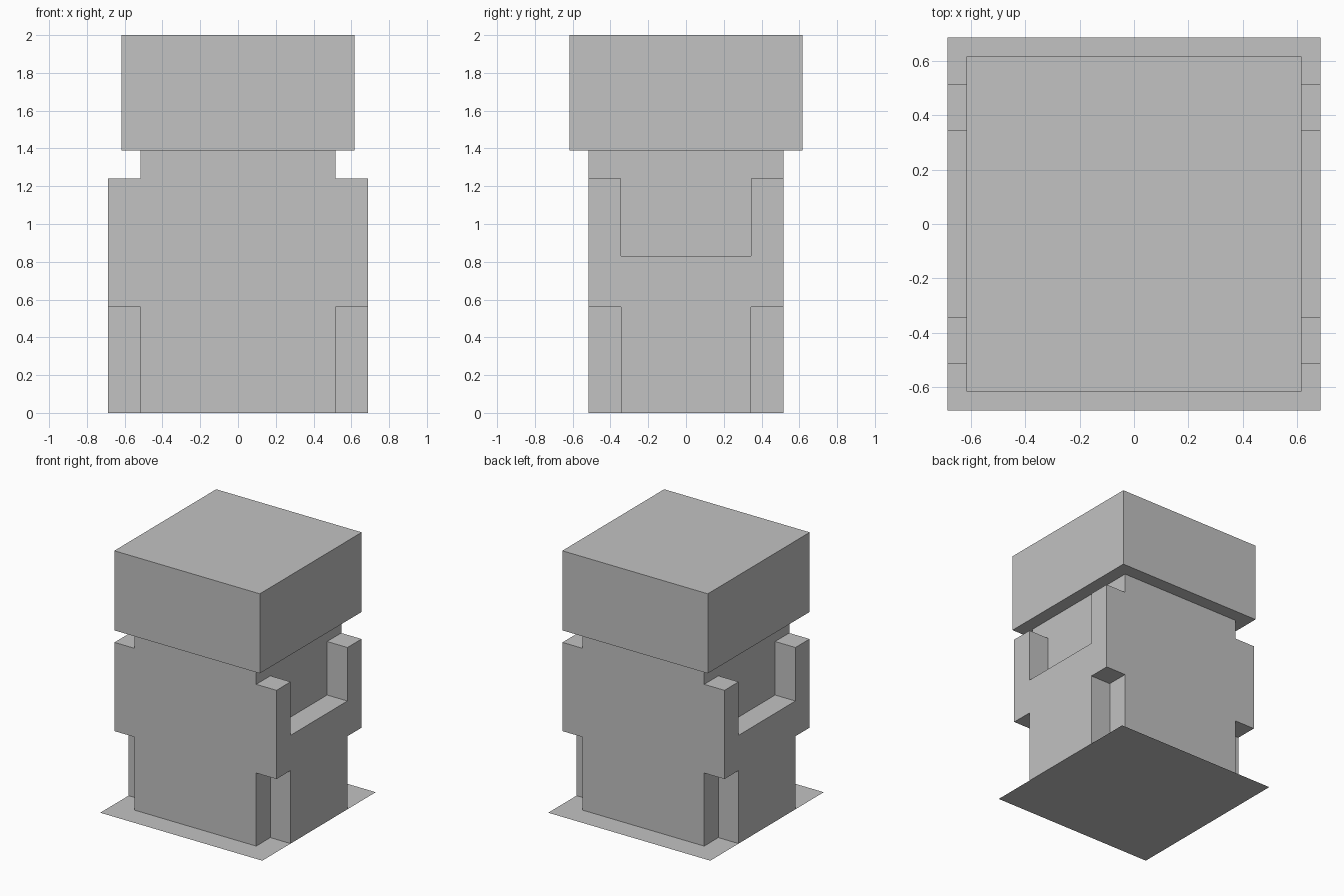
import bpy
import bmesh

cube = bpy.data.objects.get("Cube")
if cube:
    bpy.data.objects.remove(cube, do_unlink=True)

CORE, ARM, HEAD, INNER = 0.515, 0.687, 0.617, 0.344   # half widths
HIP, POCKET, SHOULDER, NECK, TOP = 0.56, 0.83, 1.24, 1.39, 2.0

grey = bpy.data.materials.new("plain grey")
grey.use_nodes = True
grey.diffuse_color = (0.54, 0.54, 0.54, 1)
grey.node_tree.nodes["Principled BSDF"].inputs["Base Color"].default_value = grey.diffuse_color


def finish(name, bm):
    bmesh.ops.recalc_face_normals(bm, faces=bm.faces)
    mesh = bpy.data.meshes.new(name)
    bm.to_mesh(mesh)
    bm.free()
    mesh.materials.append(grey)
    obj = bpy.data.objects.new(name, mesh)
    bpy.context.collection.objects.link(obj)
    return obj


def block(name, half, z0, z1):
    bm = bmesh.new()
    bmesh.ops.create_cube(bm, size=2)
    for v in bm.verts:
        v.co = (v.co.x * half, v.co.y * half, z1 if v.co.z > 0 else z0)
    return finish(name, bm)


def side_panel(name, side):
    # One half of the (y, z) outline, mirrored to close the loop
    half = [(INNER, 0), (INNER, HIP), (CORE, HIP), (CORE, SHOULDER),
            (INNER, SHOULDER), (INNER, POCKET)]
    outline = half + [(-y, z) for y, z in reversed(half)]
    bm = bmesh.new()
    face = bm.faces.new([bm.verts.new((side * CORE, y, z)) for y, z in outline])
    extruded = bmesh.ops.extrude_face_region(bm, geom=[face], use_keep_orig=True)
    moved = [g for g in extruded["geom"] if isinstance(g, bmesh.types.BMVert)]
    bmesh.ops.translate(bm, verts=moved, vec=(side * (ARM - CORE), 0, 0))
    return finish(name, bm)


# Torso and overhanging head
block("torso", CORE, 0, NECK)
block("head", HEAD, NECK, TOP)

# Stepped side panels with arm pockets and foot cutouts
for name, side in (("left_side_panel", 1), ("right_side_panel", -1)):
    side_panel(name, side)

# Flat ground sheet under the body
bm = bmesh.new()
bmesh.ops.create_grid(bm, x_segments=1, y_segments=1, size=ARM)
finish("base_sheet", bm)
